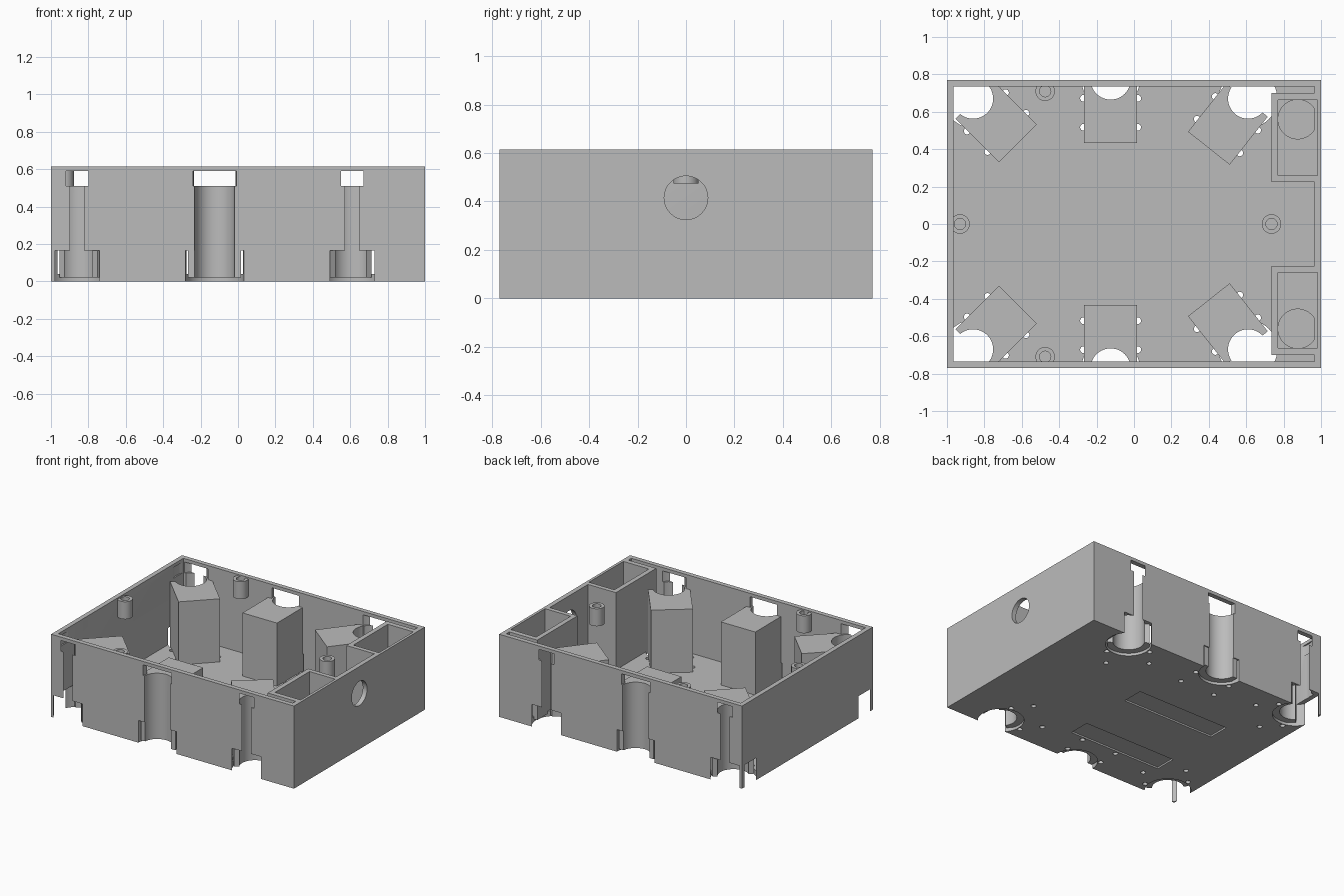
import bpy
import bmesh
from math import sin, cos, radians, atan2
from mathutils import Matrix, Vector

if "Cube" in bpy.data.objects:
    bpy.data.objects.remove(bpy.data.objects["Cube"], do_unlink=True)

grey = bpy.data.materials.new("plain grey")
grey.use_nodes = True
grey.diffuse_color = (0.5, 0.5, 0.5, 1)
grey.node_tree.nodes["Principled BSDF"].inputs["Base Color"].default_value = (0.5, 0.5, 0.5, 1)

TOP, WIDE, WALL, FLOOR = 0.615, 0.77, 0.035, 0.04


def finish(name, bm):
    mesh = bpy.data.meshes.new(name)
    bm.to_mesh(mesh)
    bm.free()
    mesh.materials.append(grey)
    obj = bpy.data.objects.new(name, mesh)
    bpy.context.collection.objects.link(obj)
    return obj


def box(name, x, y, z, place=Matrix()):
    bm = bmesh.new()
    lo, hi = zip(x, y, z)
    lo, hi = Vector(lo), Vector(hi)
    m = Matrix.Translation((lo + hi) / 2) @ Matrix.Diagonal((*(hi - lo), 1))
    bmesh.ops.create_cube(bm, size=1, matrix=place @ m)
    return finish(name, bm)


def cylinder(name, x, y, r, z0, z1, sides=48):
    bm = bmesh.new()
    m = Matrix.Translation((x, y, (z0 + z1) / 2))
    bmesh.ops.create_cone(bm, cap_ends=True, segments=sides, radius1=r,
                          radius2=r, depth=z1 - z0, matrix=m)
    return finish(name, bm)


def cut(target, *cutters):
    bpy.context.view_layer.objects.active = target
    for cutter in cutters:
        cutter.hide_render = True
        mod = target.modifiers.new("cut", "BOOLEAN")
        mod.operation = "DIFFERENCE"
        mod.solver = "EXACT"
        mod.object = cutter
        bpy.ops.object.modifier_apply(modifier=mod.name)
        bpy.data.objects.remove(cutter, do_unlink=True)


parts = []

# open tray with floor and four walls
tray = box("tray", (-1, 1), (-WIDE, WIDE), (0, TOP))
cut(tray, box("inside", (WALL - 1, 1 - WALL), (WALL - WIDE, WIDE - WALL), (FLOOR, 1)))
parts.append(tray)

# round opening in the right-hand end
bm = bmesh.new()
bmesh.ops.create_cone(bm, cap_ends=True, segments=48, radius1=0.09, radius2=0.09, depth=0.2,
                      matrix=Matrix.Translation((1, 0, 0.415)) @ Matrix.Rotation(radians(90), 4, "Y"))
cut(tray, finish("end_hole", bm))

# shallow slots under the floor
for y in (-0.41, 0.15):
    cut(tray, box("slot", (-0.62, 0.14), (y - 0.08, y + 0.08), (-0.1, 0.012)))

# six ball shafts: position along the side, distance out, turn inward
shafts = (("left", -0.86, 0.67, 45), ("middle", -0.125, 0.772, 0), ("right", 0.61, 0.67, -38.4))
for side, s in (("front", -1), ("back", 1)):
    for label, x, y, turn in shafts:
        y *= s
        a = radians(turn)
        place = Matrix.Translation((x, y, 0)) @ Matrix.Rotation(atan2(-s * cos(a), sin(a)), 4, "Z")

        def bores():
            return [cylinder("bore", x, y, 0.107, -0.1, 0.52),
                    cylinder("mouth", x, y, 0.117, 0.51, 0.59)]

        cut(tray, *bores(), cylinder("foot", x, y, 0.156, -0.1, 0.165))
        for u in (0.1, 0.255):
            for v in (-0.145, 0.145):
                p = place @ Vector((u, v, 0))
                cut(tray, cylinder("pin_hole", p.x, p.y, 0.018, -0.1, 0.1, 16))
        block = box(f"{side}_{label}_shaft", (0.01, 0.338), (-0.142, 0.142), (0.02, 0.51), place)
        cut(block, *bores())
        parts.append(block)

    # storage bin in the corner, with a round seat in its floor
    ys = sorted((s * 0.225, s * 0.7))
    yi = sorted((s * 0.258, s * 0.663))
    cavity = ((0.77, 0.98), yi, (0.06, 1))
    store = box(f"{side}_bin", (0.735, 0.966), ys, (0.02, TOP))
    cut(store, box("cavity", *cavity), cylinder("seat", 0.875, s * 0.56, 0.105, 0.045, 0.1))
    cut(tray, box("cavity", *cavity))
    parts.append(store)

# hollow screw posts near the rim
for name, x, y in (("left", -0.93, 0), ("right", 0.735, 0),
                   ("front", -0.475, -0.71), ("back", -0.475, 0.71)):
    post = cylinder(f"{name}_post", x, y, 0.052, 0.475, 0.605, 32)
    cut(post, cylinder("screw_hole", x, y, 0.03, 0.49, 0.7, 32))
    parts.append(post)

# soft round walls, crisp edges
bpy.ops.object.select_all(action="DESELECT")
for part in parts:
    part.select_set(True)
bpy.context.view_layer.objects.active = tray
bpy.ops.object.shade_smooth_by_angle(angle=radians(30))
